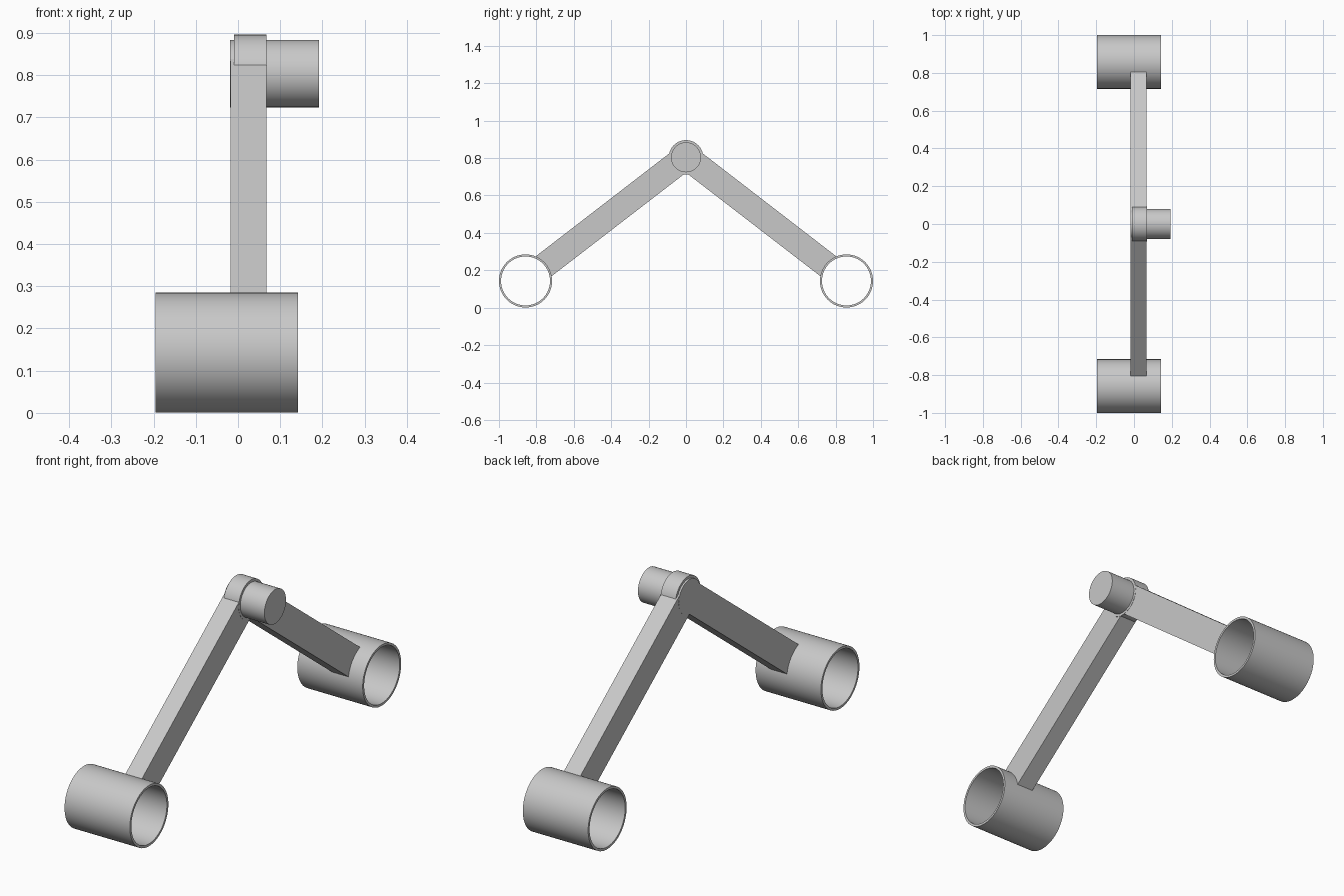
import bpy, bmesh, math
from mathutils import Vector

cube = bpy.data.objects.get("Cube")
if cube:
    bpy.data.objects.remove(cube, do_unlink=True)

grey = bpy.data.materials.new("light grey")
grey.use_nodes = True
colour = (0.58, 0.58, 0.58, 1)
grey.diffuse_color = colour
grey.node_tree.nodes["Principled BSDF"].inputs["Base Color"].default_value = colour

PIVOT = Vector((0, 0.804))
RING_Y, RING_Z, RING_R, RING_INNER = 0.858, 0.143, 0.142, 0.131


def circle(centre, radius, n=64):
    return [centre + radius * Vector((math.cos(2 * math.pi * i / n), math.sin(2 * math.pi * i / n)))
            for i in range(n)]


def make(name, bm):
    bmesh.ops.recalc_face_normals(bm, faces=bm.faces)
    mesh = bpy.data.meshes.new(name)
    bm.to_mesh(mesh)
    bm.free()
    mesh.materials.append(grey)
    obj = bpy.data.objects.new(name, mesh)
    bpy.context.collection.objects.link(obj)
    bpy.ops.object.select_all(action='DESELECT')
    bpy.context.view_layer.objects.active = obj
    obj.select_set(True)
    bpy.ops.object.shade_smooth_by_angle(angle=math.radians(30))
    return obj


def extrude(name, outline, x0, x1):
    """Solid made by sweeping a side outline (y, z) along x."""
    bm = bmesh.new()
    a, b = [[bm.verts.new((x, p.x, p.y)) for p in outline] for x in (x0, x1)]
    bm.faces.new(a)
    bm.faces.new(b)
    for i in range(len(a)):
        j = (i + 1) % len(a)
        bm.faces.new((a[i], a[j], b[j], b[i]))
    return make(name, bm)


def tube(name, centre, outer, inner, x0, x1):
    """Open pipe along x with a thin wall."""
    bm = bmesh.new()
    loops = [[bm.verts.new((x, p.x, p.y)) for p in circle(centre, r)]
             for x, r in ((x0, outer), (x1, outer), (x1, inner), (x0, inner))]
    for k in range(4):
        a, b = loops[k], loops[(k + 1) % 4]
        for i in range(len(a)):
            j = (i + 1) % len(a)
            bm.faces.new((a[i], a[j], b[j], b[i]))
    return make(name, bm)


def arm_outline(side):
    """Straight bar whose far end is hollowed to fit the sleeve wall."""
    sleeve = Vector((side * RING_Y, RING_Z))
    along = (sleeve - PIVOT).normalized()
    up = Vector((-along.y, along.x)) * side
    half, lift, fit = 0.068, 0.003, 0.137
    pts = [PIVOT + along * 0.035 + up * (lift + s * half) for s in (-1, 1)]
    for i in range(9):
        h = lift + half * (1 - i / 4)
        pts.append(sleeve - along * math.sqrt(fit ** 2 - h ** 2) + up * h)
    return pts


# Mirrored arms and open sleeves
for side, label in ((-1, "front"), (1, "back")):
    extrude(label + "_arm", arm_outline(side), -0.018, 0.067)
    tube(label + "_sleeve", Vector((side * RING_Y, RING_Z)), RING_R, RING_INNER, -0.195, 0.142)

# Hinge barrel and the pin through it
extrude("hinge_barrel", circle(PIVOT, 0.092), -0.01, 0.068)
extrude("hinge_pin", circle(PIVOT, 0.08), -0.0185, 0.192)
